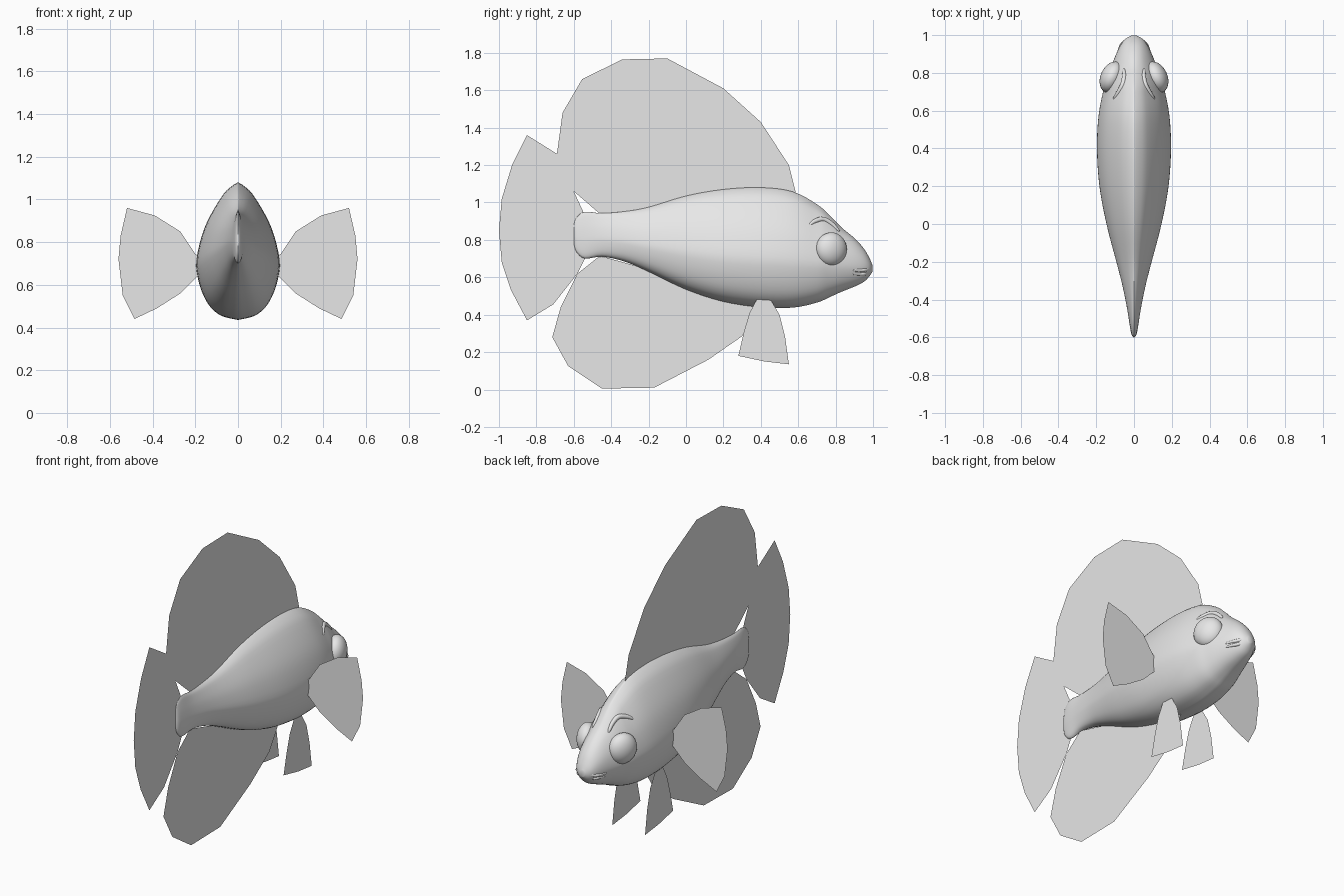
import bpy, bmesh, math

if "Cube" in bpy.data.objects:
    bpy.data.objects.remove(bpy.data.objects["Cube"])

grey = bpy.data.materials.new("pale_grey")
grey.diffuse_color = (0.8, 0.8, 0.8, 1)
grey.use_nodes = True
grey.node_tree.nodes["Principled BSDF"].inputs["Base Color"].default_value = grey.diffuse_color

# Body stations: y, top z, bottom z, half width
STATIONS = [
    (-0.60, 0.88, 0.78, 0.003), (-0.585, 0.92, 0.735, 0.013),
    (-0.54, 0.95, 0.70, 0.022), (-0.45, 0.943, 0.71, 0.036),
    (-0.33, 0.952, 0.685, 0.06), (-0.20, 0.975, 0.63, 0.093),
    (0.0, 1.035, 0.535, 0.145), (0.20, 1.07, 0.47, 0.182),
    (0.40, 1.08, 0.44, 0.195), (0.57, 1.058, 0.438, 0.187),
    (0.70, 0.99, 0.465, 0.163), (0.77, 0.93, 0.495, 0.142),
    (0.83, 0.868, 0.522, 0.122), (0.90, 0.81, 0.55, 0.095),
    (0.95, 0.755, 0.575, 0.07), (0.98, 0.705, 0.605, 0.045),
    (0.997, 0.665, 0.63, 0.015)]
# Half section from back to belly: width share, height share
SECTION = [(0, 1), (0.16, 0.97), (0.36, 0.91), (0.67, 0.755), (0.87, 0.61),
           (1, 0.43), (0.97, 0.31), (0.85, 0.19), (0.67, 0.095),
           (0.4, 0.03), (0, 0)]


def smooth_row(rows, steps):
    """Catmull-Rom subdivision of a list of tuples."""
    out = []
    for i in range(len(rows) - 1):
        a, b, c, d = (rows[max(i - 1, 0)], rows[i], rows[i + 1],
                      rows[min(i + 2, len(rows) - 1)])
        for s in range(steps):
            t = s / steps
            out.append(tuple(
                0.5 * (2 * q + (r - p) * t + (2 * p - 5 * q + 4 * r - e) * t * t
                       + (3 * q - p - 3 * r + e) * t ** 3)
                for p, q, r, e in zip(a, b, c, d)))
    return out + [rows[-1]]


def section_width(u, h, y):
    """Section becomes rounder toward the snout."""
    k = min(max((y - 0.7) / 0.3, 0), 1)
    return u * (1 - k) + k * math.sqrt(max(0, 1 - (2 * h - 1) ** 2))


def lerp_rows(rows, key, v):
    for a, b in zip(rows, rows[1:]):
        lo, hi = sorted((a[key], b[key]))
        if lo <= v <= hi:
            t = (v - a[key]) / ((b[key] - a[key]) or 1)
            return [p + (q - p) * t for p, q in zip(a, b)]
    return rows[-1]


def skin_x(y, z):
    """Half width of the body at a side position."""
    _, top, bot, w = lerp_rows(STATIONS, 0, y)
    h = min(max((z - bot) / (top - bot), 0), 1)
    return w * section_width(lerp_rows(SECTION, 1, h)[0], h, y)


def finish(bm, name, smooth=False):
    me = bpy.data.meshes.new(name)
    bm.to_mesh(me)
    bm.free()
    me.materials.append(grey)
    for p in me.polygons:
        p.use_smooth = smooth
    ob = bpy.data.objects.new(name, me)
    bpy.context.collection.objects.link(ob)
    return ob


def flat_fin(name, points):
    bm = bmesh.new()
    face = bm.faces.new([bm.verts.new(p) for p in points])
    bmesh.ops.triangulate(bm, faces=[face])
    return finish(bm, name)


def tube(name, points, radius):
    cu = bpy.data.curves.new(name, 'CURVE')
    cu.dimensions = '3D'
    cu.bevel_depth, cu.bevel_resolution, cu.use_fill_caps = radius, 3, True
    sp = cu.splines.new('POLY')
    row = smooth_row(points, 5)
    sp.points.add(len(row) - 1)
    for i, (pt, p) in enumerate(zip(sp.points, row)):
        pt.co = (*p, 1)
        pt.radius = 0.25 + 0.75 * math.sin(math.pi * i / (len(row) - 1)) ** 0.5 \
            if 0 < i < len(row) - 1 else 0.25
    cu.materials.append(grey)
    ob = bpy.data.objects.new(name, cu)
    bpy.context.collection.objects.link(ob)


# Body: lofted rings
bm = bmesh.new()
half = smooth_row(SECTION, 3)
ring_shape = [(u, h, 1) for u, h in half] + [(u, h, -1) for u, h in half[-2:0:-1]]
rings = []
for y, top, bot, w in smooth_row(STATIONS, 4):
    rings.append([bm.verts.new((s * w * section_width(u, h, y), y,
                                bot + (top - bot) * h))
                  for u, h, s in ring_shape])
n = len(ring_shape)
for a, b in zip(rings, rings[1:]):
    for i in range(n):
        j = (i + 1) % n
        bm.faces.new((a[i], a[j], b[j], b[i]))
bm.faces.new(rings[0])
bm.faces.new(rings[-1])
bmesh.ops.recalc_face_normals(bm, faces=bm.faces)
finish(bm, "body", True)

# Fins on the centre plane: y, z outlines
dorsal = [(0.59, 1.03), (0.585, 1.06), (0.55, 1.2), (0.4, 1.43), (0.2, 1.61),
          (-0.1, 1.77), (-0.34, 1.765), (-0.555, 1.66), (-0.66, 1.48),
          (-0.69, 1.26), (-0.6, 1.06), (-0.45, 0.93)]
tail = [(-0.54, 0.93), (-0.6, 1.06), (-0.69, 1.26), (-0.85, 1.36),
        (-0.93, 1.2), (-0.985, 1.02), (-1, 0.85), (-0.985, 0.68),
        (-0.935, 0.53), (-0.85, 0.37), (-0.71, 0.455), (-0.58, 0.62),
        (-0.53, 0.72), (-0.55, 0.83)]
anal = [(-0.46, 0.715), (-0.58, 0.62), (-0.67, 0.44), (-0.715, 0.28),
        (-0.63, 0.125), (-0.45, 0.005), (-0.17, 0.01), (0.12, 0.16),
        (0.3, 0.285), (0.42, 0.47)]
for name, outline in (("dorsal_fin", dorsal), ("tail_fin", tail), ("anal_fin", anal)):
    flat_fin(name, [(0, y, z) for y, z in outline])

# Paired fins, eyes and brows
pectoral = [(0.18, 0.73), (0.2, 0.745), (0.27, 0.85), (0.39, 0.925),
            (0.52, 0.96), (0.55, 0.83), (0.56, 0.72), (0.54, 0.55),
            (0.485, 0.44), (0.38, 0.49), (0.27, 0.56), (0.18, 0.65)]
pelvic = [(0.38, 0.485), (0.45, 0.485), (0.5, 0.4), (0.53, 0.28),
          (0.55, 0.135), (0.42, 0.15), (0.28, 0.18), (0.31, 0.31), (0.34, 0.41)]
brow = [(0.66, 0.88), (0.69, 0.9), (0.735, 0.91), (0.78, 0.885), (0.82, 0.845)]
for side, s in (("right", 1), ("left", -1)):
    flat_fin(side + "_pectoral_fin", [(s * x, 0.4, z) for x, z in pectoral])
    flat_fin(side + "_pelvic_fin", [(s * 0.11, y, z) for y, z in pelvic])
    tube(side + "_brow", [(s * (skin_x(y, z) - 0.003), y, z) for y, z in brow], 0.014)
    bm = bmesh.new()
    bmesh.ops.create_uvsphere(bm, u_segments=28, v_segments=16, radius=1)
    eye = finish(bm, side + "_eye", True)
    eye.scale = (0.06, 0.087, 0.09)
    eye.rotation_euler = (0, 0, s * math.radians(24))
    eye.location = (s * 0.117, 0.777, 0.75)

# Lips wrapping the snout
for name, tip, dz in (("upper_lip", 0.985, 0.008), ("lower_lip", 0.972, -0.012)):
    side = [(y, 0.63 + dz) for y in (0.89, 0.92, 0.95)]
    right = [(skin_x(y, z) - 0.003, y, z) for y, z in side]
    front = [(0.035, tip - 0.012, 0.637 + dz), (0, tip, 0.64 + dz),
             (-0.035, tip - 0.012, 0.637 + dz)]
    tube(name, right + front + [(-x, y, z) for x, y, z in right[::-1]], 0.011)
